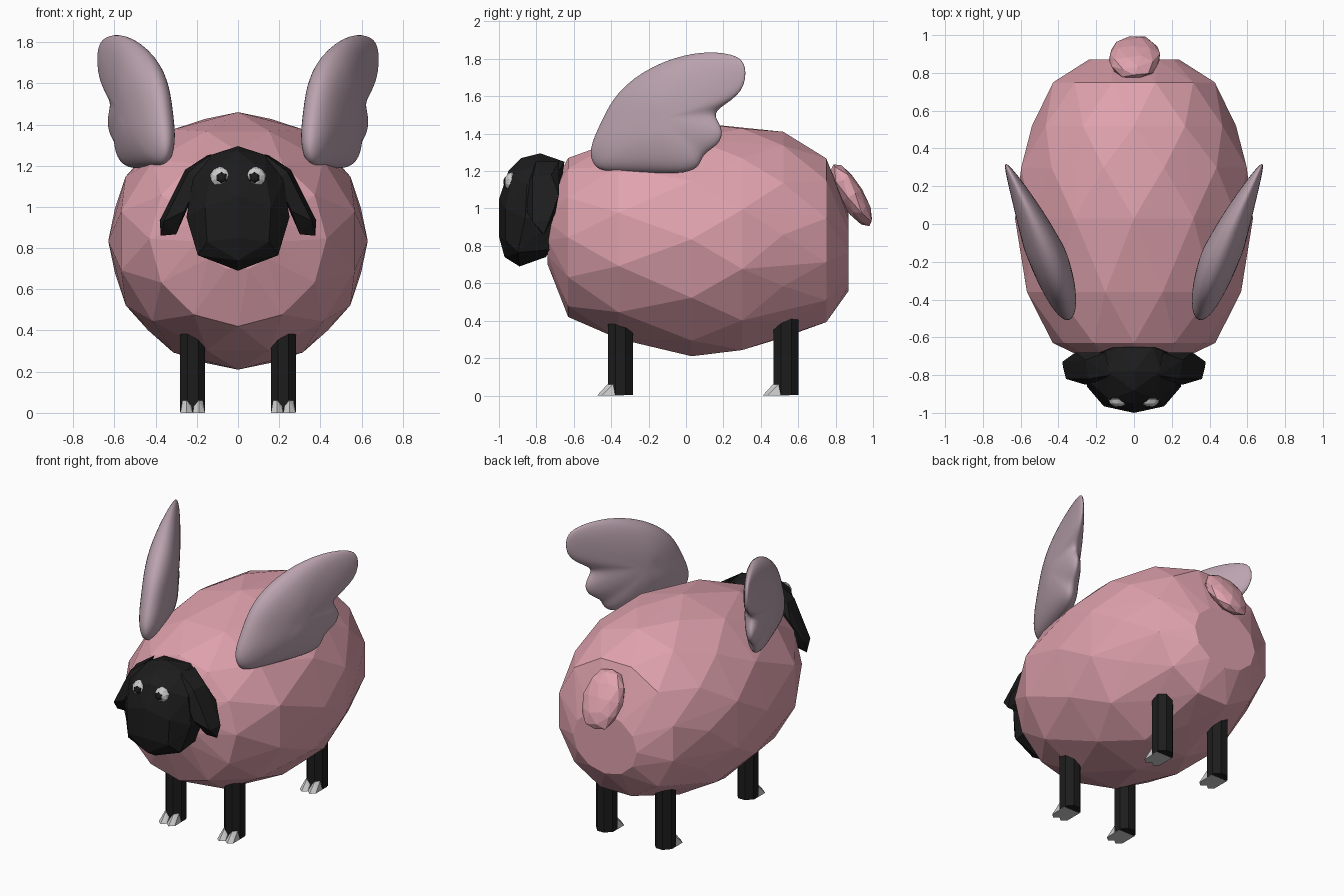
import bpy, bmesh, math, random
from mathutils import Vector, Matrix

if "Cube" in bpy.data.objects:
    bpy.data.objects.remove(bpy.data.objects["Cube"])

random.seed(4)


def material(name, r, g, b):
    m = bpy.data.materials.new(name)
    m.diffuse_color = (r, g, b, 1)
    m.use_nodes = True
    m.node_tree.nodes["Principled BSDF"].inputs["Base Color"].default_value = m.diffuse_color
    return m


PINK = material("pink_wool", 0.74, 0.36, 0.42)
MAUVE = material("mauve_feather", 0.50, 0.37, 0.43)
BLACK = material("black_skin", 0.012, 0.012, 0.012)
PALE = material("pale_grey", 0.55, 0.55, 0.55)


def finish(name, bm, mat, smooth=False):
    bmesh.ops.recalc_face_normals(bm, faces=bm.faces)
    me = bpy.data.meshes.new(name)
    bm.to_mesh(me)
    bm.free()
    me.materials.append(mat)
    for p in me.polygons:
        p.use_smooth = smooth
    ob = bpy.data.objects.new(name, me)
    bpy.context.collection.objects.link(ob)
    return ob


def hull(name, pts, mat):
    bm = bmesh.new()
    for p in pts:
        bm.verts.new(p)
    bmesh.ops.convex_hull(bm, input=bm.verts)
    bmesh.ops.delete(bm, geom=[v for v in bm.verts if not v.link_faces], context='VERTS')
    return finish(name, bm, mat)


# body: faceted hull of staggered rings (y, bottom z, top z, half width)
rings = [(-0.74, 0.70, 1.06, 0.20), (-0.63, 0.42, 1.27, 0.43), (-0.36, 0.30, 1.37, 0.57),
         (0.03, 0.21, 1.46, 0.63), (0.30, 0.24, 1.43, 0.60), (0.52, 0.31, 1.41, 0.54),
         (0.75, 0.39, 1.27, 0.43), (0.87, 0.56, 0.97, 0.24)]
body = []
for i, (y, lo, hi, rx) in enumerate(rings):
    for k in range(12):
        a = (k + 0.5 * ((i + 1) % 2)) * math.tau / 12
        f = 1.0 if i % 2 else 1.03
        body.append((rx * f * math.sin(a), y, (lo + hi) / 2 + (hi - lo) / 2 * f * math.cos(a)))
hull("body", body, PINK)

# tail: lumpy flattened tuft, tilted
bm = bmesh.new()
bmesh.ops.create_icosphere(bm, subdivisions=2, radius=1)
for v in bm.verts:
    v.co *= random.uniform(0.92, 1.05)
bm.transform(Matrix.Translation((0, 0.885, 1.07)) @ Matrix.Rotation(math.radians(30), 4, 'X')
             @ Matrix.Diagonal((0.14, 0.07, 0.2, 1)))
finish("tail", bm, PINK)

# head: one half given, the other mirrored
half = [(0, -.78, 1.295), (0, -.88, 1.27), (0, -.95, 1.2), (0, -1, 1.05), (0, -1, .85),
        (0, -.97, .74), (0, -.89, .69), (0, -.75, .74), (.14, -.78, 1.25), (.13, -.93, 1.17),
        (.16, -.965, 1.0), (.15, -.965, .83), (.195, -.9, .765), (.25, -.86, .95),
        (.22, -.85, 1.13), (.19, -.72, .78), (.25, -.7, .95), (.17, -.68, 1.2), (.1, -.65, 1.25)]
hull("head", half + [(-x, y, z) for x, y, z in half], BLACK)

# wing outline in side view (y, z)
outline = [(-.53, 1.31), (-.5, 1.22), (-.44, 1.19), (-.2, 1.185), (0, 1.18), (.08, 1.22),
           (.09, 1.29), (.18, 1.335), (.21, 1.415), (.155, 1.49), (.17, 1.535), (.32, 1.62),
           (.335, 1.775), (.27, 1.835), (.06, 1.85), (-.19, 1.77), (-.38, 1.625), (-.46, 1.46)]


def half_thickness(y):
    knots = [(-.55, .09), (-.16, .115), (.1, .075), (.35, .035)]
    for (a, ta), (b, tb) in zip(knots, knots[1:]):
        if y <= b:
            return ta + (tb - ta) * (y - a) / (b - a)
    return 0.035


def wing(name, side):
    c = Vector((-.13, 1.48))
    bm = bmesh.new()

    def vert(p, s, sign):
        q = c + (Vector(p) - c) * s
        u = q.x + 0.48
        mid = 0.36 + 0.27 * u + 0.16 * u * u
        t = sign * half_thickness(q.x) * math.sqrt(max(0, 1 - s ** 3))
        return bm.verts.new((side * (mid + t), q.x, q.y))

    loops = [[vert(Vector(p), s, g) for p in outline]
             for s, g in ((.4, 1), (.75, 1), (.93, 1), (1.01, 0), (.93, -1), (.75, -1), (.4, -1))]
    n = len(outline)
    for a, b in zip(loops, loops[1:]):
        for i in range(n):
            j = (i + 1) % n
            bm.faces.new((a[i], a[j], b[j], b[i]))
    for loop, g in ((loops[0], 1), (loops[-1], -1)):
        m = vert(c, 0, g)
        for i in range(n):
            bm.faces.new((loop[i], loop[(i + 1) % n], m))
    ob = finish(name, bm, MAUVE, True)
    mod = ob.modifiers.new("smooth", 'SUBSURF')
    mod.levels = mod.render_levels = 2


def ball(name, loc, size, mat, seg):
    bm = bmesh.new()
    bmesh.ops.create_uvsphere(bm, u_segments=seg, v_segments=6, radius=1)
    bm.transform(Matrix.Translation(loc) @ Matrix.Diagonal((*size, 1))
                 @ Matrix.Rotation(math.pi / 2, 4, 'X'))
    finish(name, bm, mat)


def leg(name, x, y):
    bm = bmesh.new()
    bmesh.ops.create_cone(bm, cap_ends=True, segments=8, radius1=0.069, radius2=0.069, depth=0.446)
    bm.transform(Matrix.Translation((x, y, 0.227)) @ Matrix.Diagonal((0.95, 1.05, 1, 1))
                 @ Matrix.Rotation(math.pi / 8, 4, 'Z'))
    finish(name, bm, BLACK)
    # split hoof
    for i, dx in enumerate((-0.03, 0.03)):
        pts = [(0, -.125, 0), (-.03, -.1, 0), (.03, -.1, 0), (-.03, .02, 0), (.03, .02, 0),
               (0, -.07, .06), (-.02, -.04, .06), (.02, -.04, .06)]
        hull(f"{name}_toe_{i + 1}", [(x + dx + a, y + b, h) for a, b, h in pts], PALE)


# paired parts
ear = [(.13, -.80, 1.255), (.15, -.68, 1.25), (.257, -.72, 1.18), (.24, -.82, 1.17), (.19, -.85, 1.13),
       (.31, -.68, 1.07), (.38, -.73, .935), (.375, -.76, .86), (.30, -.77, .867), (.36, -.82, .93),
       (.26, -.85, .98), (.26, -.70, .97)]
for tag, s in (("left", 1), ("right", -1)):
    hull(tag + "_ear", [(s * x, y, z) for x, y, z in ear], BLACK)
    ball(tag + "_eye", (s * .084, -.93, 1.142), (.053, .04, .053), PALE, 10)
    ball(tag + "_pupil", (s * .08, -.955, 1.142), (.031, .022, .031), BLACK, 6)
    wing(tag + "_wing", s)
    leg(tag + "_front_leg", s * .22, -.35)
    leg(tag + "_back_leg", s * .22, .535)
